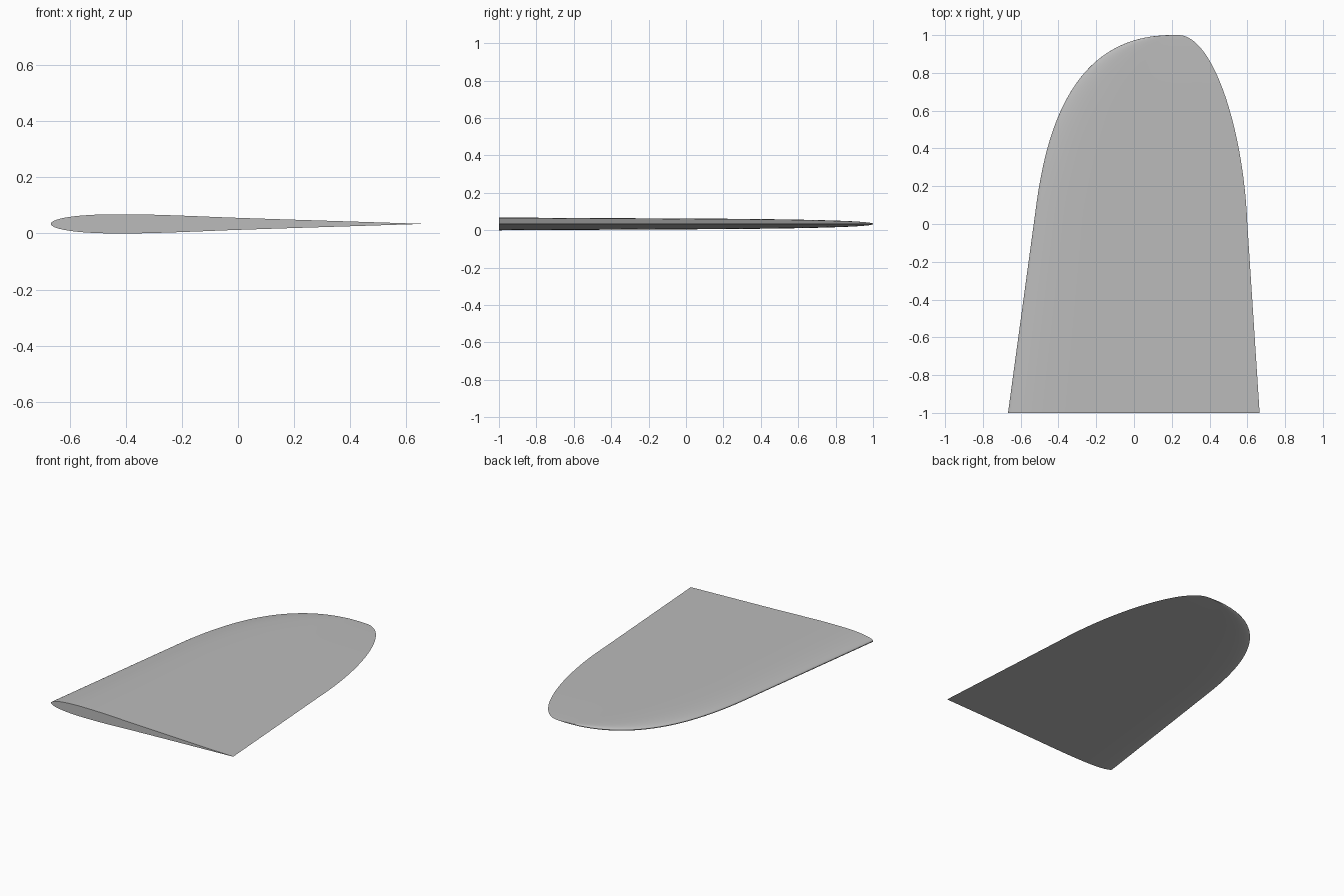
import bpy, bmesh, math
from mathutils import Vector
from mathutils.geometry import interpolate_bezier

if "Cube" in bpy.data.objects:
    bpy.data.objects.remove(bpy.data.objects["Cube"])

HALF_THICKNESS = 0.034
ROOT_CHORD = 1.33


def edge_curve(root, *handles):
    """Straight inboard edge followed by a curved tip, as (x, y) points."""
    curve = interpolate_bezier(*[Vector((x, y, 0)) for x, y in handles], 200)
    return [Vector((*root, 0))] + curve


def x_at(curve, y):
    """X of an edge at span position y."""
    for a, b in zip(curve, curve[1:]):
        if y <= b.y:
            return a.x + (b.x - a.x) * (y - a.y) / max(b.y - a.y, 1e-9)
    return curve[-1].x


def smooth_profile(knots, s):
    """Cubic interpolation of the section half thickness."""
    def slope(i):
        a, b = knots[max(i - 1, 0)], knots[min(i + 1, len(knots) - 1)]
        return (b[1] - a[1]) / (b[0] - a[0])
    for i in range(len(knots) - 1):
        (s0, h0), (s1, h1) = knots[i], knots[i + 1]
        if s <= s1:
            d = s1 - s0
            t = (s - s0) / d
            return ((2*t**3 - 3*t**2 + 1) * h0 + (t**3 - 2*t**2 + t) * d * slope(i)
                    + (3*t**2 - 2*t**3) * h1 + (t**3 - t**2) * d * slope(i + 1))
    return knots[-1][1]


def half_height(s):
    """Rounded nose, fullest near the front, nearly straight taper behind."""
    nose = 0.18
    if s < nose:
        return (1 - (1 - s / nose) ** 2.3) ** 0.5
    return smooth_profile([(nose, 1), (0.25, 0.98), (0.35, 0.86), (0.5, 0.63),
                           (0.8, 0.25), (1, 0)], s)


leading = edge_curve((-0.667, -1), (-0.52, 0.08), (-0.46, 0.55), (-0.3, 1), (0.2, 1))
trailing = edge_curve((0.665, -1), (0.6, 0), (0.58, 0.5), (0.42, 1), (0.235, 1))

# Chord positions are packed at the nose, span positions at the tip
chord_steps = [(i / 32) ** 2 for i in range(33)]
section = [(s, half_height(s)) for s in chord_steps]
section += [(s, -h) for s, h in section[-2:0:-1]]
spans = [1 - 2 * (1 - i / 48) ** 2.2 for i in range(49)]

# Wing skin lofted through the sections
bm = bmesh.new()
rings = []
for y in spans:
    front, back = x_at(leading, y), x_at(trailing, y)
    chord = back - front
    scale = HALF_THICKNESS * chord / ROOT_CHORD
    rings.append([bm.verts.new((front + s * chord, y, HALF_THICKNESS + h * scale))
                  for s, h in section])
for a, b in zip(rings, rings[1:]):
    for i in range(len(section)):
        j = (i + 1) % len(section)
        bm.faces.new((a[i], a[j], b[j], b[i]))
# Root and tip caps
bm.faces.new(rings[0])
bm.faces.new(rings[-1])
bmesh.ops.recalc_face_normals(bm, faces=bm.faces)

mesh = bpy.data.meshes.new("wing_panel")
bm.to_mesh(mesh)
bm.free()
wing = bpy.data.objects.new("wing_panel", mesh)
bpy.context.collection.objects.link(wing)

# Plain grey finish
grey = bpy.data.materials.new("plain_grey")
grey.use_nodes = True
colour = (0.5, 0.5, 0.5, 1)
grey.diffuse_color = colour
grey.node_tree.nodes["Principled BSDF"].inputs["Base Color"].default_value = colour
mesh.materials.append(grey)

bpy.ops.object.select_all(action='DESELECT')
wing.select_set(True)
bpy.context.view_layer.objects.active = wing
bpy.ops.object.shade_smooth_by_angle(angle=math.radians(35))
